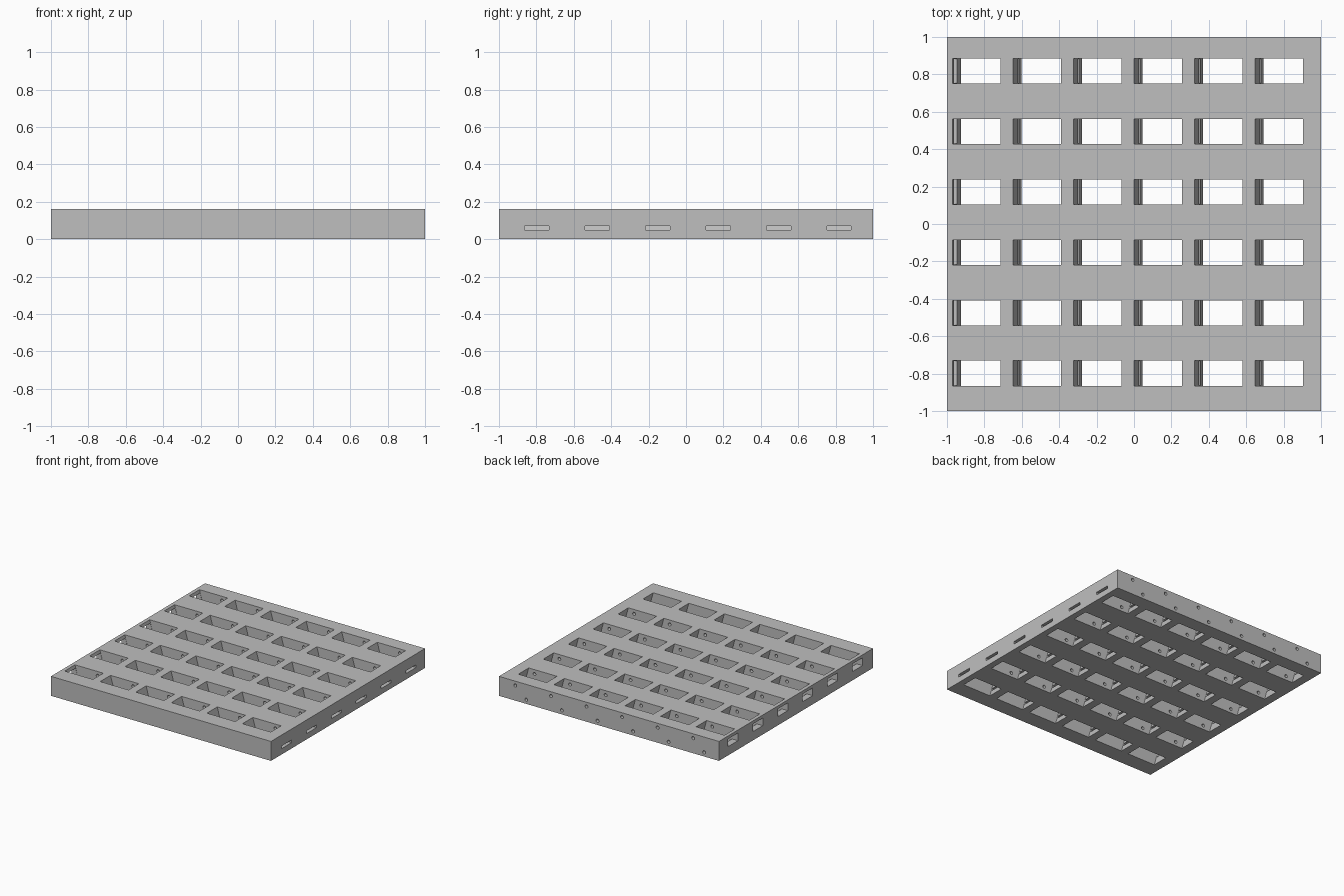
import bpy, bmesh
from mathutils import Matrix

cube = bpy.data.objects.get("Cube")
if cube:
    bpy.data.objects.remove(cube, do_unlink=True)

HEIGHT = 0.16
PITCH = 0.3233
LEAN = 0.28            # sideways drift of the slots per unit of height
SLOT_LENGTH, SLOT_WIDTH = 0.257, 0.134
COLUMNS = [-0.97 + PITCH * i for i in range(6)]   # left end of each slot at the top
ROWS = [-0.798 + PITCH * i for i in range(6)]     # centre line of each row

grey = bpy.data.materials.new("plain grey")
grey.use_nodes = True
grey.diffuse_color = (0.52, 0.52, 0.52, 1)
grey.node_tree.nodes["Principled BSDF"].inputs["Base Color"].default_value = (0.52, 0.52, 0.52, 1)


def add_box(bm, low, high, lean=0.0):
    """Box between two corners, leaning towards +x below the top surface."""
    verts = bmesh.ops.create_cube(bm, size=1)["verts"]
    for v in verts:
        for axis in range(3):
            v.co[axis] = high[axis] if v.co[axis] > 0 else low[axis]
        v.co.x += lean * (HEIGHT - v.co.z)


def add_bore(bm, x, z, radius, start, end):
    """Round bore running along y."""
    place = Matrix.Translation((x, (start + end) / 2, z)) @ Matrix.Rotation(1.5707963, 4, 'X')
    bmesh.ops.create_cone(bm, cap_ends=True, segments=20, radius1=radius,
                          radius2=radius, depth=end - start, matrix=place)


def make_object(name, bm):
    bmesh.ops.recalc_face_normals(bm, faces=bm.faces)
    mesh = bpy.data.meshes.new(name)
    bm.to_mesh(mesh)
    bm.free()
    obj = bpy.data.objects.new(name, mesh)
    bpy.context.collection.objects.link(obj)
    return obj


# Solid plate
bm = bmesh.new()
add_box(bm, (-1, -1, 0), (1, 1, HEIGHT))
plate = make_object("slotted_plate", bm)

# Leaning slots through the plate
slots = bmesh.new()
for x in COLUMNS:
    for y in ROWS:
        add_box(slots, (x, y - SLOT_WIDTH / 2, -0.05),
                (x + SLOT_LENGTH, y + SLOT_WIDTH / 2, HEIGHT + 0.05), LEAN)

# Thin channels along each row, and taller ports in the right-hand wall
channels, ports = bmesh.new(), bmesh.new()
for y in ROWS:
    add_box(channels, (-0.8, y - 0.065, 0.048), (1.1, y + 0.065, 0.07))
    add_box(ports, (-1.1, y - 0.065, 0.072), (-0.85, y + 0.065, 0.135))

# Upper and lower bores from the back wall to the front row
bores = bmesh.new()
for x in COLUMNS:
    add_bore(bores, x + 0.205, 0.124, 0.013, -0.8, 1.1)
    add_bore(bores, x + 0.105, 0.034, 0.013, -0.8, 1.1)

# Cut everything out of the plate
cutters = []
for name, bm in (("slot_cutter", slots), ("channel_cutter", channels),
                 ("port_cutter", ports), ("bore_cutter", bores)):
    cutter = make_object(name, bm)
    cutter.hide_render = True
    cut = plate.modifiers.new(name, 'BOOLEAN')
    cut.operation = 'DIFFERENCE'
    cut.solver = 'EXACT'
    cut.object = cutter
    cutters.append(cutter)

bpy.context.view_layer.update()
graph = bpy.context.evaluated_depsgraph_get()
result = bpy.data.meshes.new_from_object(plate.evaluated_get(graph))
plate.modifiers.clear()
plate.data = result
for cutter in cutters:
    bpy.data.objects.remove(cutter, do_unlink=True)

result.materials.clear()
result.materials.append(grey)
for face in result.polygons:
    face.material_index = 0

# Round bores smooth, everything else crisp
bpy.ops.object.select_all(action='DESELECT')
plate.select_set(True)
bpy.context.view_layer.objects.active = plate
bpy.ops.object.shade_smooth_by_angle(angle=0.52)
